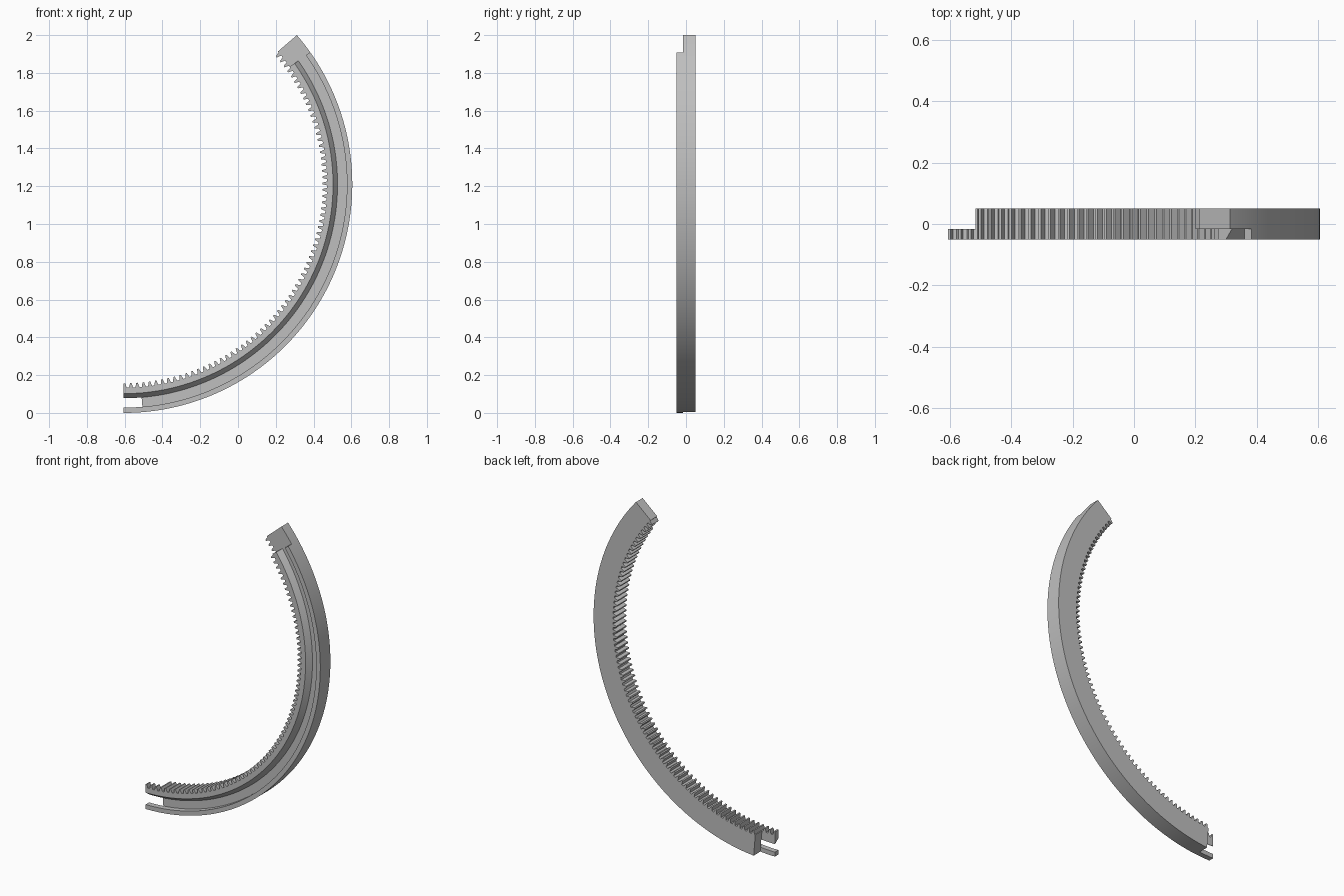
import bpy, bmesh, math

cube = bpy.data.objects.get("Cube")
if cube:
    bpy.data.objects.remove(cube, do_unlink=True)

# Shared dimensions of the curved gear rack
CENTRE_X, CENTRE_Z = -0.605, 1.21
OUTER, ROOT, TIP = 1.21, 1.077, 1.053
FRONT, STEP, BACK = -0.05, -0.016, 0.05
PITCH = 1.8
PHASE = -89.75                      # angle of the first tooth centre
TOOTH = [(-0.5, ROOT), (-0.32, ROOT), (-0.12, TIP), (0.12, TIP), (0.32, ROOT), (0.5, ROOT)]

grey = bpy.data.materials.new("plain grey")
grey.use_nodes = True
colour = (0.52, 0.52, 0.52, 1)
grey.diffuse_color = colour
grey.node_tree.nodes["Principled BSDF"].inputs["Base Color"].default_value = colour


def tooth_radius(angle):
    """Inner radius of the toothed edge at an angle in degrees."""
    t = (angle - PHASE) / PITCH
    t -= round(t)
    for (a, ra), (b, rb) in zip(TOOTH, TOOTH[1:]):
        if t <= b:
            return ra + (rb - ra) * (t - a) / (b - a)
    return ROOT


def arc_angles(start, end):
    """Angles at every tooth corner between the two ends."""
    angles = [start]
    for i in range(-1, 80):
        for t, _ in TOOTH[1:5]:
            a = PHASE + (i + t) * PITCH
            if start + 0.05 < a < end - 0.05:
                angles.append(a)
    return angles + [end]


def sweep(name, start, end, section):
    """Sweep a (radius, y) section along the arc and cap both ends."""
    bm = bmesh.new()
    rings = []
    for deg in arc_angles(start, end):
        c, s = math.cos(math.radians(deg)), math.sin(math.radians(deg))
        rings.append([bm.verts.new((CENTRE_X + r * c, y, CENTRE_Z + r * s))
                      for r, y in section(deg)])
    for p, q in zip(rings, rings[1:]):
        for i in range(len(p)):
            j = (i + 1) % len(p)
            bm.faces.new((p[i], p[j], q[j], q[i]))
    bm.faces.new(rings[0])
    bm.faces.new(rings[-1])
    bmesh.ops.recalc_face_normals(bm, faces=bm.faces)
    mesh = bpy.data.meshes.new(name)
    bm.to_mesh(mesh)
    bm.free()
    mesh.materials.append(grey)
    obj = bpy.data.objects.new(name, mesh)
    bpy.context.collection.objects.link(obj)
    bpy.ops.object.select_all(action='DESELECT')
    obj.select_set(True)
    bpy.context.view_layer.objects.active = obj
    bpy.ops.object.shade_smooth_by_angle(angle=math.radians(20))


# Thick back body, shifted along the arc to form a lap joint
sweep("back_body", -85.2, 40.75, lambda a: [
    (tooth_radius(a), STEP), (OUTER, STEP), (OUTER, BACK), (tooth_radius(a), BACK)])

# Front toothed strip with a slanted groove wall
sweep("front_toothed_strip", -90, 35.3, lambda a: [
    (tooth_radius(a), FRONT), (1.108, FRONT), (1.132, STEP), (tooth_radius(a), STEP)])

# Thin outer rail on the other side of the groove
sweep("front_outer_rail", -90, 35.3, lambda a: [
    (1.182, FRONT), (OUTER, FRONT), (OUTER, STEP), (1.182, STEP)])
